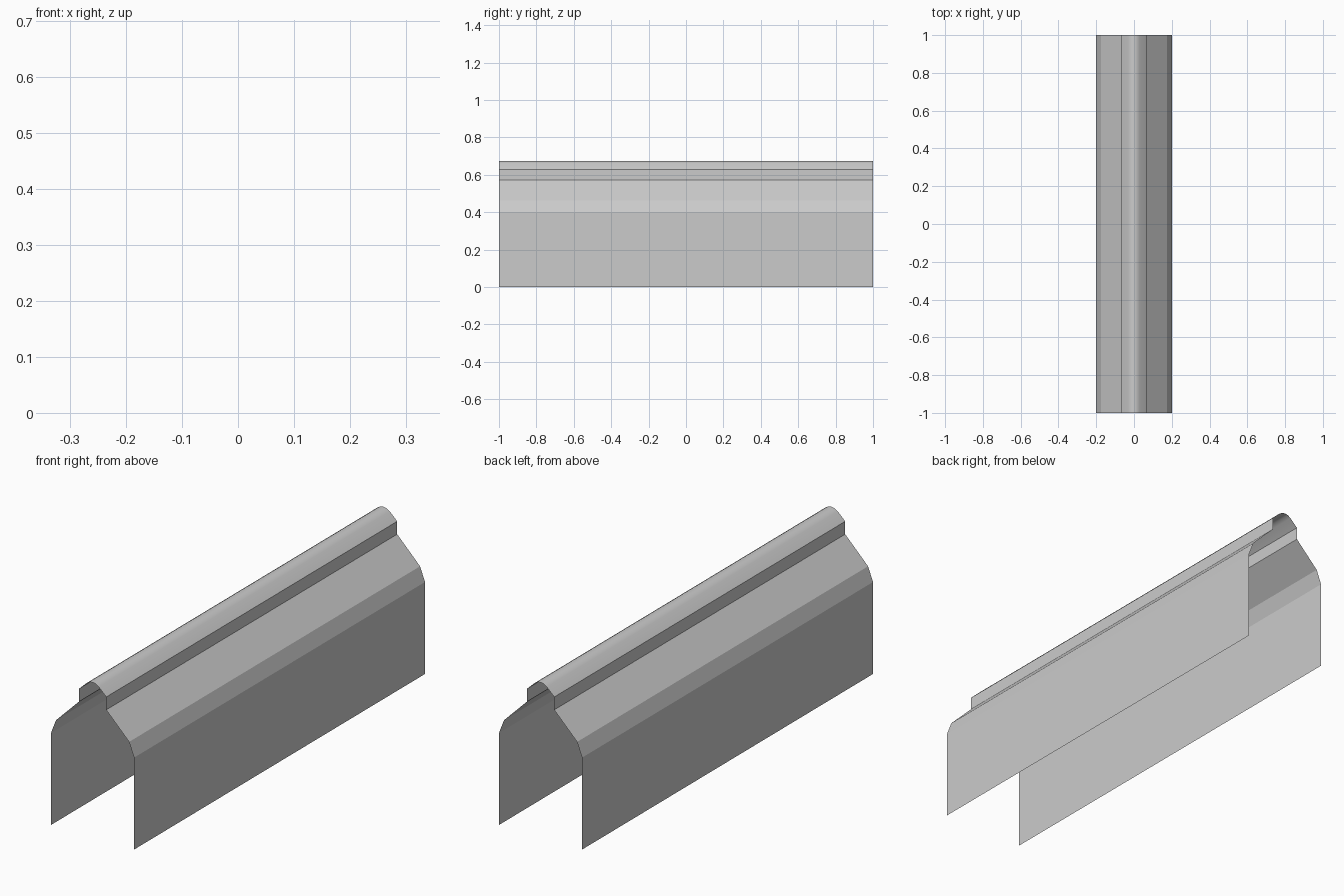
import bpy

if "Cube" in bpy.data.objects:
    bpy.data.objects.remove(bpy.data.objects["Cube"])

HALF_LENGTH = 1.0


def sheet(name, profile, smooth=False, mirror=False):
    """Open sheet: an (x, z) profile swept along y."""
    n = len(profile)
    verts = [(x, y, z) for y in (-HALF_LENGTH, HALF_LENGTH) for x, z in profile]
    faces = [(i, i + n, i + n + 1, i + 1) for i in range(n - 1)]
    faces = [f[::-1] for f in faces]
    mesh = bpy.data.meshes.new(name)
    mesh.from_pydata(verts, [], faces)
    mesh.polygons.foreach_set("use_smooth", [smooth] * len(faces))
    mesh.update()
    obj = bpy.data.objects.new(name, mesh)
    bpy.context.collection.objects.link(obj)
    if mirror:
        obj.modifiers.new("Mirror", "MIRROR").use_axis[0] = True
    return obj


# Side wall, bevelled shoulder, sloped roof and upright ridge wall, both sides
sheet("side_and_roof",
      [(0.2, 0), (0.2, 0.4), (0.176, 0.462), (0.066, 0.572), (0.066, 0.628)],
      mirror=True)

# Rounded cap along the ridge
half = [(0.066, 0.628), (0.03, 0.662), (0.016, 0.671)]
cap = half + [(0, 0.674)] + [(-x, z) for x, z in reversed(half)]
sheet("ridge_cap", cap, smooth=True)
